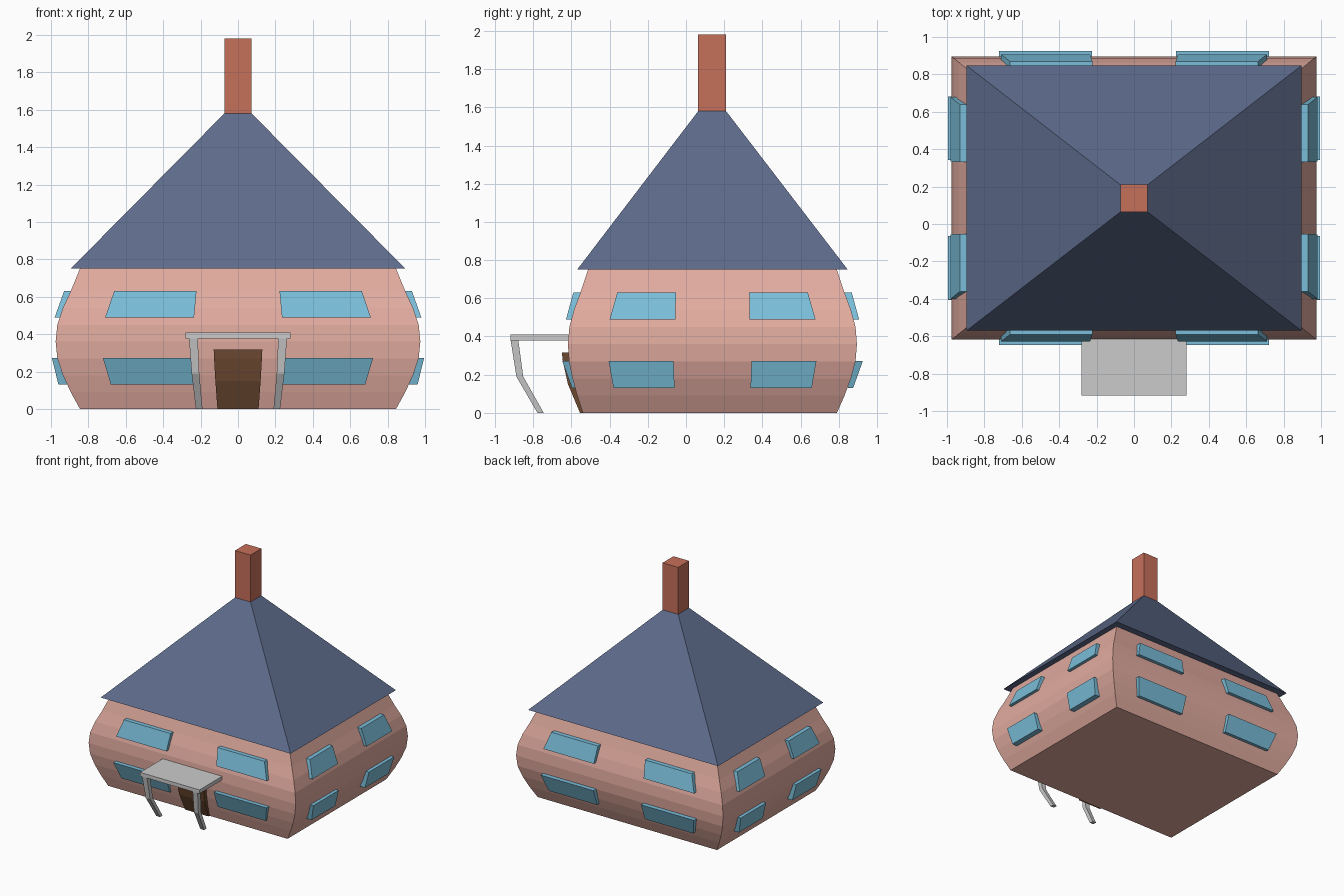
import bpy, bmesh

if "Cube" in bpy.data.objects:
    bpy.data.objects.remove(bpy.data.objects["Cube"])

MID_Y = 0.139  # depth centre of the house


def material(name, rgb):
    m = bpy.data.materials.new(name)
    m.diffuse_color = (*rgb, 1)
    m.use_nodes = True
    m.node_tree.nodes["Principled BSDF"].inputs["Base Color"].default_value = m.diffuse_color
    return m


WALL = material("salmon", (0.76, 0.41, 0.35))
ROOF = material("slate_blue", (0.11, 0.147, 0.26))
BRICK = material("brick", (0.565, 0.162, 0.102))
GLASS = material("light_blue", (0.195, 0.515, 0.70))
WOOD = material("brown", (0.162, 0.07, 0.032))


def loft(name, rings, mat=None, flip_x=False, flip_y=False):
    """Closed solid through horizontal rectangles (x0, x1, y0, y1, z)."""
    bm = bmesh.new()
    loops = []
    for x0, x1, y0, y1, z in rings:
        loop = []
        for x, y in ((x0, y0), (x1, y0), (x1, y1), (x0, y1)):
            x = -x if flip_x else x
            y = 2 * MID_Y - y if flip_y else y
            loop.append(bm.verts.new((x, y, z)))
        loops.append(loop)
    for a, b in zip(loops, loops[1:]):
        for i in range(4):
            j = (i + 1) % 4
            bm.faces.new((a[i], a[j], b[j], b[i]))
    bm.faces.new(loops[0])
    bm.faces.new(loops[-1])
    bmesh.ops.recalc_face_normals(bm, faces=bm.faces)
    me = bpy.data.meshes.new(name)
    bm.to_mesh(me)
    bm.free()
    ob = bpy.data.objects.new(name, me)
    bpy.context.collection.objects.link(ob)
    if mat:
        me.materials.append(mat)
    return ob


# Bulging walls: (height, share of the full bulge)
bulge = [(0, 0), (0.09, 0.38), (0.18, 0.70), (0.27, 0.93), (0.36, 1),
         (0.45, 0.93), (0.54, 0.70), (0.63, 0.38), (0.75, 0)]
rings = []
for z, t in bulge:
    upper = z > 0.36
    x = 0.845 + 0.13 * t
    front = -0.513 - 0.105 * t if upper else -0.54 - 0.078 * t
    back = 0.79 + 0.105 * t
    rings.append((-x, x, front, back, z))
loft("walls", rings, WALL)

# Roof and chimney
loft("roof", [(-0.895, 0.895, -0.57, 0.847, 0.75),
              (-0.073, 0.073, 0.064, 0.21, 1.58)], ROOF)
loft("chimney", [(-0.073, 0.073, 0.064, 0.21, 1.56),
                 (-0.073, 0.073, 0.064, 0.21, 1.98)], BRICK)

# Windows: one quarter of the house, mirrored to all four
windows = {
    "long_window_lower": [(0.225, 0.68, -0.597, -0.57, 0.13),
                          (0.225, 0.722, -0.648, -0.60, 0.272)],
    "long_window_upper": [(0.235, 0.71, -0.628, -0.59, 0.49),
                          (0.222, 0.662, -0.59, -0.55, 0.63)],
    "side_window_lower": [(0.90, 0.96, -0.38, -0.06, 0.13),
                          (0.955, 0.995, -0.405, -0.065, 0.272)],
    "side_window_upper": [(0.94, 0.98, -0.40, -0.055, 0.49),
                          (0.88, 0.93, -0.36, -0.053, 0.63)],
}
for name, shape in windows.items():
    for fx in (False, True):
        for fy in (False, True):
            label = f"{name}_{'back' if fy else 'front'}_{'left' if fx else 'right'}"
            loft(label, shape, GLASS, fx, fy)

# Front door, following the wall curve
loft("door", [(-0.11, 0.11, -0.555, -0.52, 0),
              (-0.121, 0.121, -0.618, -0.57, 0.15),
              (-0.128, 0.128, -0.645, -0.59, 0.27),
              (-0.13, 0.13, -0.65, -0.60, 0.317)], WOOD)

# Porch roof and bent posts
loft("porch_roof", [(-0.28, 0.28, -0.918, -0.60, 0.378),
                    (-0.28, 0.28, -0.918, -0.60, 0.41)])
for fx in (False, True):
    loft("porch_post_left" if fx else "porch_post_right",
         [(0.19, 0.225, -0.778, -0.745, 0),
          (0.207, 0.248, -0.888, -0.852, 0.19),
          (0.215, 0.262, -0.918, -0.878, 0.38)], None, fx)
